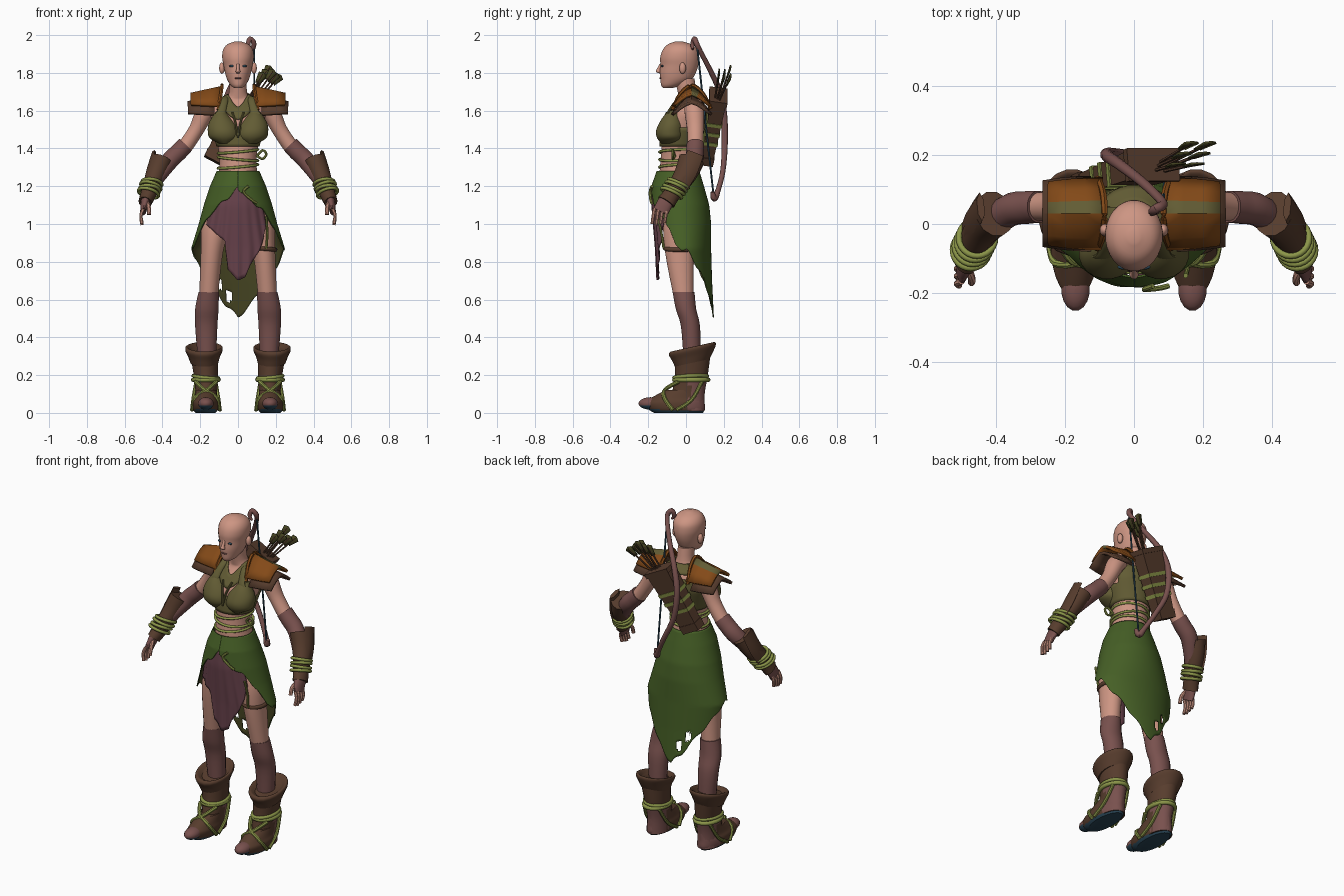
import bpy, bmesh, random
from math import sin, cos, pi
from mathutils import Vector

random.seed(4)
if "Cube" in bpy.data.objects:
    bpy.data.objects.remove(bpy.data.objects["Cube"])


def material(name, code):
    m = bpy.data.materials.new(name)
    m.use_nodes = True
    rgb = [(int(code[i:i + 2], 16) / 255) ** 2.2 for i in (0, 2, 4)] + [1]
    m.diffuse_color = rgb
    m.node_tree.nodes["Principled BSDF"].inputs["Base Color"].default_value = rgb
    return m


SKIN, GREEN, OLIVE = material("skin", "cc9482"), material("leaf_green", "475f2a"), material("olive", "625c37")
BROWN, TAN, MOSS = material("leather", "583f31"), material("tan_leather", "824b1e"), material("dark_olive", "464526")
MAUVE, PLUM = material("mauve_cloth", "78524f"), material("plum_cloth", "68444d")
ROPE, TEAL = material("rope", "8a944a"), material("teal", "2f4a5a")


def build(name, verts, faces, mat):
    mesh = bpy.data.meshes.new(name)
    mesh.from_pydata(verts, [], faces)
    bm = bmesh.new()
    bm.from_mesh(mesh)
    bmesh.ops.remove_doubles(bm, verts=bm.verts, dist=.0001)
    bmesh.ops.recalc_face_normals(bm, faces=bm.faces)
    bm.to_mesh(mesh)
    bm.free()
    mesh.materials.append(mat)
    ob = bpy.data.objects.new(name, mesh)
    bpy.context.collection.objects.link(ob)
    return ob


def paint(ob, mat, rule):
    ob.data.materials.append(mat)
    for p in ob.data.polygons:
        if rule(p):
            p.material_index = len(ob.data.materials) - 1


def smooth(rows, steps):
    """Catmull-Rom interpolation through tuples."""
    out = []
    for i in range(len(rows) - 1):
        a, b, c, d = rows[max(i - 1, 0)], rows[i], rows[i + 1], rows[min(i + 2, len(rows) - 1)]
        for k in range(steps):
            t = k / steps
            out.append(tuple(q + t / 2 * (r - p + t * (2 * p - 5 * q + 4 * r - s + t * (3 * (q - r) + s - p)))
                             for p, q, r, s in zip(a, b, c, d)))
    return out + [rows[-1]]


def sweep(name, rows, mat, n=16, steps=4, level=False, tilt=0):
    """Elliptical rings (x, y, z, ru, rv), level or square to the path."""
    rows = smooth(rows, steps)
    verts, faces = [], []
    for i, (x, y, z, ru, rv) in enumerate(rows):
        t = Vector(rows[min(i + 1, len(rows) - 1)][:3]) - Vector(rows[max(i - 1, 0)][:3])
        u = Vector((1, 0, 0)) if level else t.cross(Vector((0, 1, 0))).normalized()
        v = Vector((0, 1, tilt)) if level else t.cross(u).normalized()
        for k in range(n):
            a = 2 * pi * (k + .5) / n
            verts.append(Vector((x, y, z)) + u * ru * cos(a) + v * rv * sin(a))
    for i in range(len(rows) - 1):
        for k in range(n):
            a, b = i * n + k, i * n + (k + 1) % n
            faces.append((a, b, b + n, a + n))
    faces += [tuple(range(n)), tuple(range(len(verts) - n, len(verts)))]
    return build(name, verts, faces, mat)


def loft(name, rows, mat, s=1, **kw):
    """Level rings given as (x, z, half width, front y, back y)."""
    return sweep(name, [(s * x, (f + b) / 2, z, w, (b - f) / 2) for x, z, w, f, b in rows], mat, level=True, **kw)


def tube(name, points, r, mat, s=1, n=8, steps=4):
    return sweep(name, [(s * x, y, z, r, r) for x, y, z in points], mat, n=n, steps=steps)


def blob(name, pos, size, mat):
    x, y, z = pos
    rows = [(x, y, z - size[2] * cos(pi * i / 10), max(size[0] * sin(pi * i / 10), .0001),
             max(size[1] * sin(pi * i / 10), .0001)) for i in range(11)]
    return sweep(name, rows, mat, steps=1, level=True)


def sheet(name, nu, nv, f, mat, thick=.006, keep=lambda c: True):
    verts = [Vector(f(i / nu, j / nv)) for j in range(nv + 1) for i in range(nu + 1)]
    faces = []
    for j in range(nv):
        for i in range(nu):
            a = j * (nu + 1) + i
            if keep((verts[a] + verts[a + nu + 2]) / 2):
                faces.append((a, a + 1, a + nu + 2, a + nu + 1))
    ob = build(name, verts, faces, mat)
    mod = ob.modifiers.new("thickness", "SOLIDIFY")
    mod.thickness, mod.offset = thick, 0
    return ob


def hoop(name, pos, rx, ry, r, mat, slope=(0, 0)):
    """Closed cord around a limb or the body."""
    x, y, z = pos
    curve = bpy.data.curves.new(name, "CURVE")
    curve.dimensions, curve.bevel_depth, curve.bevel_resolution = "3D", r, 2
    line = curve.splines.new("POLY")
    line.points.add(23)
    for k, p in enumerate(line.points):
        dx, dy = rx * cos(k * pi / 12), ry * sin(k * pi / 12)
        p.co = (x + dx, y + dy, z + slope[0] * dx + slope[1] * dy, 1)
    line.use_cyclic_u = True
    curve.materials.append(mat)
    bpy.context.collection.objects.link(bpy.data.objects.new(name, curve))


def at(table, key):
    """Linear lookup in rows sorted by their first value."""
    for a, b in zip(table, table[1:]):
        if key <= b[0] or b is table[-1]:
            t = min(max((key - a[0]) / (b[0] - a[0]), 0), 1)
            return [p + (q - p) * t for p, q in zip(a[1:], b[1:])]


# Head and face
loft("head", [(0, 1.72, .02, -.122, -.07), (0, 1.735, .04, -.132, -.02), (0, 1.765, .058, -.136, .03),
              (0, 1.8, .069, -.139, .052), (0, 1.84, .077, -.136, .066), (0, 1.88, .084, -.137, .07),
              (0, 1.92, .08, -.125, .062), (0, 1.95, .058, -.098, .03), (0, 1.967, .015, -.055, -.02)], SKIN, n=28)
sweep("nose", [(0, -.132, 1.85, .007, .006), (0, -.144, 1.82, .009, .011), (0, -.147, 1.807, .013, .013),
               (0, -.138, 1.798, .007, .006)], SKIN, level=True)
blob("lips", (0, -.133, 1.772), (.019, .008, .005), MAUVE)
for s in (1, -1):
    blob("ear", (s * .085, -.018, 1.825), (.015, .018, .03), SKIN)
    blob("eye", (s * .033, -.125, 1.836), (.015, .007, .006), TEAL)

# Torso and top
loft("torso", [(0, 1.2, .13, -.14, .085), (0, 1.28, .102, -.14, .06), (0, 1.36, .1, -.133, .06),
               (0, 1.45, .115, -.128, .075), (0, 1.54, .138, -.11, .1), (0, 1.6, .145, -.075, .1),
               (0, 1.65, .1, -.04, .08), (0, 1.68, .052, -.04, .06), (0, 1.77, .046, -.06, .045)], SKIN, n=28)
TOP = [(1.4, .107, -.138, .072), (1.46, .125, -.135, .085), (1.54, .147, -.118, .108), (1.62, .138, -.07, .1)]


def around(table, a, z):
    w, f, b = at(table, z)
    return w * sin(a), (f + b) / 2 - (b - f) / 2 * cos(a), z


sheet("top", 40, 12, lambda u, v: around(TOP, 2 * pi * u, 1.41 + .2 * v), OLIVE,
      keep=lambda c: c.z < 1.51 or c.y > .03)
for s in (1, -1):
    sweep("bust_cup", [(s * .07, -.08, 1.425, .03, .05), (s * .074, -.084, 1.455, .077, .07),
                       (s * .078, -.085, 1.49, .083, .075), (s * .084, -.08, 1.53, .073, .065),
                       (s * .09, -.075, 1.57, .045, .045), (s * .09, -.06, 1.6, .022, .03)], OLIVE, level=True, n=20)
    sweep("top_strap", [(s * .092, -.095, 1.575, .03, .01), (s * .085, -.085, 1.6, .022, .01),
                        (s * .07, -.035, 1.66, .02, .01), (s * .07, .05, 1.67, .03, .01)], OLIVE)
    tube("lacing", [(.03, -.1, 1.59), (.012, -.132, 1.53), (0, -.15, 1.46)], .006, OLIVE, s)


def collar(u, v):
    a = 2 * pi * u
    k = max(0, cos(a)) ** 3
    w = .054 + .055 * v
    return w * sin(a), .012 - (w - .01 * v) * cos(a) - .03 * k, 1.685 - .045 * v - .065 * k - .022 * k * v


sheet("collar", 32, 4, collar, OLIVE)
for i, z in enumerate((1.305, 1.345, 1.385)):
    hoop("waist_cord", (0, -.036, z), .106, .105, .007, ROPE, ((-1) ** i * .09, .04))
tube("waist_knot", [(.1, -.06, 1.36), (.13, -.07, 1.39), (.15, -.07, 1.37), (.13, -.07, 1.345), (.1, -.06, 1.36)],
     .007, ROPE)

# Skirt with dark lining, and loincloth
SKIRT = [(.5, .2, -.15, .145), (.7, .225, -.155, .135), (.87, .245, -.165, .13), (1, .205, -.178, .13),
         (1.1, .178, -.187, .12), (1.2, .145, -.18, .092), (1.28, .11, -.153, .068)]
HEM = [(0, 1.19), (.25, 1.07), (.36, .98), (.42, .88), (.55, .86), (.75, .71), (.9, .57), (1, .505)]
RAGS = [(-.34, 1), (-.24, .97), (-.1, .91), (-.08, .76), (0, .7), (.06, .72), (.1, .79), (.16, .85), (.18, .88),
        (.28, 1)]
HOLES = ((-.05, .615), (-.1, .68))


def skirt(u, v):
    a = 2 * u - 1
    hem = at(HEM, 1 - abs(a))[0] + .01 * sin(40 * a)
    return around(SKIRT, a * pi + pi, 1.28 + (hem - 1.28) * v)


def loincloth(u, v):
    a = -.34 + .62 * u
    x, y, z = around(SKIRT, a * pi, 1.2 + (at(RAGS, a)[0] - 1.2) * v)
    return x * .93, y * .96 + .005 * sin(14 * pi * u) * v, z


cloth = sheet("skirt", 128, 48, skirt, GREEN, keep=lambda c: c.y < 0 or min(
    (c.x - x) ** 2 + ((c.z - z) / 1.7) ** 2 for x, z in HOLES) > .0003)
cloth.data.materials.append(MOSS)
cloth.modifiers[0].material_offset = 1
sheet("loincloth", 50, 20, loincloth, PLUM)
tube("skirt_lacing", [(.055, -.18, 1.2), (.03, -.19, 1.17), (.07, -.187, 1.13), (.1, -.18, 1.11)], .008, ROPE)
hoop("garter", (.137, -.032, .87), .06, .078, .012, BROWN, (-.1, 0))
tube("garter_strap", [(.15, -.118, .87), (.155, -.13, .95), (.15, -.15, 1.04)], .007, ROPE)

for s in (1, -1):
    # Legs and boots
    loft("thigh", [(.085, 1.12, .06, -.1, .05), (.115, 1, .077, -.122, .065), (.138, .85, .06, -.112, .045),
                   (.155, .63, .051, -.07, .04)], SKIN, s)
    loft("stocking", [(.155, .64, .055, -.072, .046), (.165, .55, .063, -.055, .055), (.168, .46, .06, -.028, .075),
                      (.165, .3, .05, -.015, .08)], MAUVE, s)
    shaft = loft("boot_shaft", [(.17, .01, .06, -.07, .1), (.168, .1, .058, -.075, .1), (.17, .19, .064, -.06, .115),
                                (.178, .3, .074, -.06, .13)], BROWN, s, n=20)
    paint(shaft, MAUVE, lambda p: p.center.y > .02 and p.center.z < .16)
    loft("boot_cuff", [(.178, .265, .074, -.06, .125), (.18, .3, .085, -.075, .145), (.18, .335, .1, -.092, .16),
                       (.179, .35, .092, -.08, .15), (.178, .33, .066, -.05, .12)], BROWN, s, tilt=.22, n=20)
    foot = loft("foot", [(.172, 0, .054, -.17, .09), (.172, .02, .068, -.2, .102), (.172, .055, .07, -.215, .1),
                         (.17, .08, .062, -.185, .1), (.168, .12, .056, -.11, .1)], BROWN, s, n=24)
    toe = blob("toe", (s * .17, -.187, .05), (.042, .066, .033), MAUVE)
    paint(foot, MAUVE, lambda p: p.center.y > .02)
    for part in (foot, toe):
        paint(part, TEAL, lambda p: p.normal.z < -.5)
    hoop("boot_band", (s * .17, .028, .175), .067, .09, .012, ROPE)
    hoop("boot_band", (s * .17, .025, .19), .067, .088, .01, ROPE, (.1 * s, .05))
    for side in (1, -1):
        tube("boot_cross_cord", [(.17 - side * .055, -.04, .165), (.17 - side * .01, -.108, .125),
                                 (.17 + side * .056, -.115, .08), (.17 + side * .074, -.07, .015)], .011, ROPE, s)
        tube("heel_cord", [(.17 + side * .074, -.05, .015), (.17 + side * .068, .03, .07),
                           (.17 + side * .052, .085, .165)], .01, ROPE, s)

    # Arms, bracers and hands
    sweep("upper_arm", [(s * .14, .04, 1.63, .05, .05), (s * .178, .045, 1.585, .05, .052),
                        (s * .22, .05, 1.5, .041, .045), (s * .28, .05, 1.41, .041, .042),
                        (s * .32, .046, 1.37, .04, .042)], SKIN)
    sweep("sleeve", [(s * .277, .05, 1.42, .046, .047), (s * .31, .048, 1.385, .047, .048),
                     (s * .37, .035, 1.325, .047, .047), (s * .46, -.05, 1.2, .036, .036)], MAUVE)
    sweep("bracer", [(s * .405, .03, 1.34, .06, .07), (s * .437, -.005, 1.26, .053, .06),
                     (s * .472, -.07, 1.165, .043, .046), (s * .492, -.105, 1.115, .036, .05)], BROWN, n=12)
    sweep("elbow_guard", [(s * .445, .05, 1.375, .012, .045), (s * .468, .01, 1.28, .02, .05),
                          (s * .485, -.035, 1.2, .02, .045)], BROWN, n=6)
    for i in range(4):
        hoop("wrist_cord", (s * (.456 + .006 * i), -.04 - .012 * i, 1.215 - .017 * i), .053, .053, .009, ROPE,
             (s * (.12 + .12 * (i % 2)), -.45))
    sweep("palm", [(s * .475, -.075, 1.16, .028, .035), (s * .49, -.105, 1.12, .024, .042),
                   (s * .502, -.135, 1.065, .016, .042)], MAUVE)
    for i in range(4):
        y = -.167 + .022 * i
        tube("finger", [(.501, y, 1.08), (.514, y - .006, 1.045), (.508, y - .012, .995 + .006 * abs(i - 1))],
             .0095, SKIN, s)
    tube("thumb", [(.485, -.12, 1.12), (.472, -.155, 1.09), (.472, -.17, 1.05)], .011, SKIN, s)

    # Layered shoulder guards: the edges rise towards the outside
    for name, low, wide, mat, x0 in (("shoulder_lower_plate", .045, .104, BROWN, .125),
                                     ("shoulder_upper_plate", 0, .1, TAN, .09)):
        def arch(u, v):
            t = 2 * u - 1
            return (s * (x0 + (.25 - x0 + low / 3) * v), .03 + wide * (1 - .12 * v * v) * t,
                    1.722 - low - .035 * v - (.1 - .045 * v) * abs(t) ** 1.5)
        plate = sheet(name, 6, 3, arch, mat, .016)
        if mat == TAN:
            paint(plate, OLIVE, lambda p: .028 < p.center.y < .07)
    tube("shoulder_rim", [(.105, -.072, 1.605), (.09, -.03, 1.69), (.085, .03, 1.735), (.09, .09, 1.69),
                          (.105, .132, 1.61)], .01, TAN, s, n=6)

# Quiver: four-sided case with bands and arrows
TOP_END, LOW_END = Vector((.055, .172, 1.68)), Vector((-.125, .11, 1.34))


def case(name, a, b, grow, mat):
    rows = []
    for t in (a, b):
        p = TOP_END.lerp(LOW_END, t)
        rows.append((*p, .11 - .035 * t + grow, .06 - .018 * t + grow))
    return sweep(name, rows, mat, n=4, steps=1)


case("quiver", 0, 1, 0, BROWN)
case("quiver_rim", -.01, .06, .008, BROWN)
case("quiver_end", .9, 1.02, .006, BROWN)
for t in (.35, .5, .65):
    case("quiver_band", t, t + .05, .006, ROPE)
for i in range(6):
    base = Vector((.04 + .01 * i, .15 + .01 * (i % 3), 1.64))
    tip = Vector((.13 + .018 * i, .175 + .03 * (i % 3), 1.83 - .016 * abs(i - 2) + random.uniform(-.01, .01)))
    tube("arrow_shaft", [base, tip], .005, BROWN, n=6, steps=1)
    d = (tip - base).normalized()
    w = d.cross(Vector((0, 1, 0))).normalized()
    sheet("fletching", 2, 3, lambda u, v: tip - d * (.06 * v - .012) + w * .048 * (u - .5) * (1 - .5 * v)
          - d * abs(u - .5) * .02, MOSS, .006)

# Bow with curled tips and string
sweep("bow", [(*p, r, r) for *p, r in (
    (.07, .035, 1.925, .006), (.054, .035, 1.95, .012), (.064, .045, 1.98, .014), (.084, .056, 1.955, .014),
    (.07, .078, 1.91, .013), (.02, .125, 1.82, .014), (-.045, .175, 1.71, .016), (-.08, .2, 1.58, .018),
    (-.06, .205, 1.42, .016), (.01, .195, 1.28, .014), (.065, .17, 1.18, .014), (.09, .15, 1.135, .018),
    (.105, .14, 1.17, .01))], MAUVE, n=10)
tube("bow_string", [(.085, .06, 1.93), (.09, .145, 1.16)], .005, TEAL, n=6, steps=1)

for ob in bpy.context.scene.objects:
    ob.select_set(ob.type == "MESH")
    if ob.type == "MESH":
        bpy.context.view_layer.objects.active = ob
bpy.ops.object.shade_smooth_by_angle(angle=.7)
